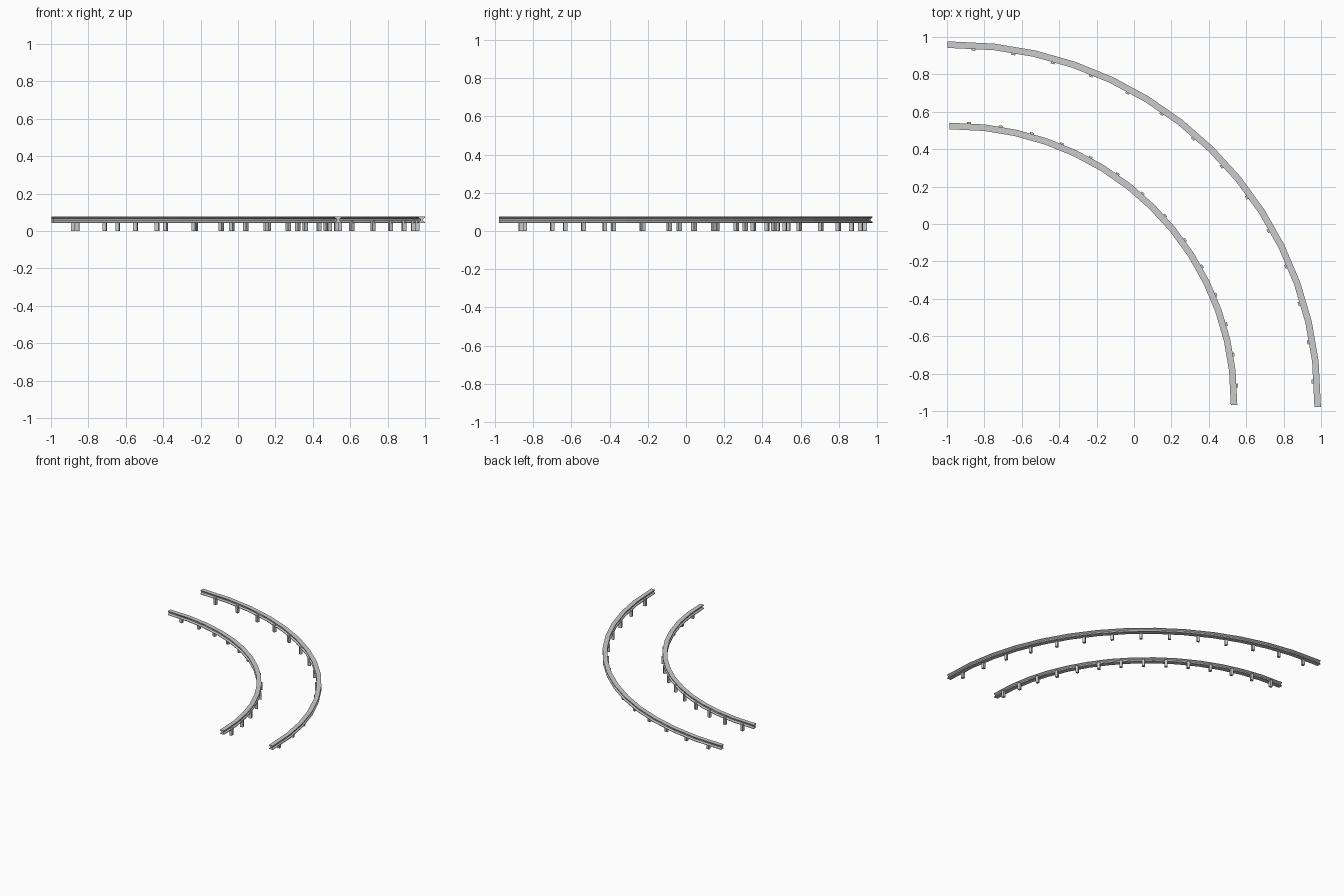
import bpy, bmesh, math
from mathutils import Matrix

cube = bpy.data.objects.get("Cube")
if cube:
    bpy.data.objects.remove(cube, do_unlink=True)

CX, CY = -0.967, -0.948      # shared centre of both bends
SEGMENTS = 14
STEP = math.pi / 2 / SEGMENTS

# Hourglass beam section: (half width, height), mirrored to both sides
HALF = [(0.0175, 0.043), (0.0175, 0.048), (0.007, 0.056),
        (0.007, 0.063), (0.0175, 0.071), (0.0175, 0.076)]
SECTION = HALF + [(-w, z) for w, z in reversed(HALF)]


def on_arc(rx, ry, angle, offset=0.0):
    return (CX + (rx + offset) * math.sin(angle),
            CY + (ry + offset) * math.cos(angle))


def finish(name, bm):
    bmesh.ops.recalc_face_normals(bm, faces=bm.faces[:])
    mesh = bpy.data.meshes.new(name)
    bm.to_mesh(mesh)
    bm.free()
    obj = bpy.data.objects.new(name, mesh)
    bpy.context.collection.objects.link(obj)
    return obj


def make_rail(name, rx, ry, ext):
    """Sweep the section along a faceted quarter bend, ends run on slightly."""
    bm = bmesh.new()
    rings = []
    for i in range(SEGMENTS + 1):
        dx = -ext if i == 0 else 0.0
        dy = -ext if i == SEGMENTS else 0.0
        ring = []
        for w, z in SECTION:
            x, y = on_arc(rx, ry, i * STEP, w)
            ring.append(bm.verts.new((x + dx, y + dy, z)))
        rings.append(ring)
    n = len(SECTION)
    for a, b in zip(rings, rings[1:]):
        for j in range(n):
            k = (j + 1) % n
            bm.faces.new((a[j], a[k], b[k], b[j]))
    bm.faces.new(rings[0])
    bm.faces.new(rings[-1])
    return finish(name, bm)


def make_posts(name, rx, ry, offset):
    """One square post at the middle of every rail segment."""
    size, height = 0.021, 0.056
    bm = bmesh.new()
    for i in range(SEGMENTS):
        angle = (i + 0.5) * STEP
        x, y = on_arc(rx, ry, angle, offset)
        place = (Matrix.Translation((x, y, height / 2))
                 @ Matrix.Rotation(-angle, 4, 'Z')
                 @ Matrix.Diagonal((size, size, height, 1)))
        bmesh.ops.create_cube(bm, size=1, matrix=place)
    return finish(name, bm)


# Outer barrier: posts on the inside of the bend
make_rail("outer_rail", 1.949, 1.907, 0.031)
make_posts("outer_posts", 1.949, 1.907, -0.019)

# Inner barrier: posts on the outside of the bend
make_rail("inner_rail", 1.502, 1.472, 0.02)
make_posts("inner_posts", 1.502, 1.472, 0.013)
